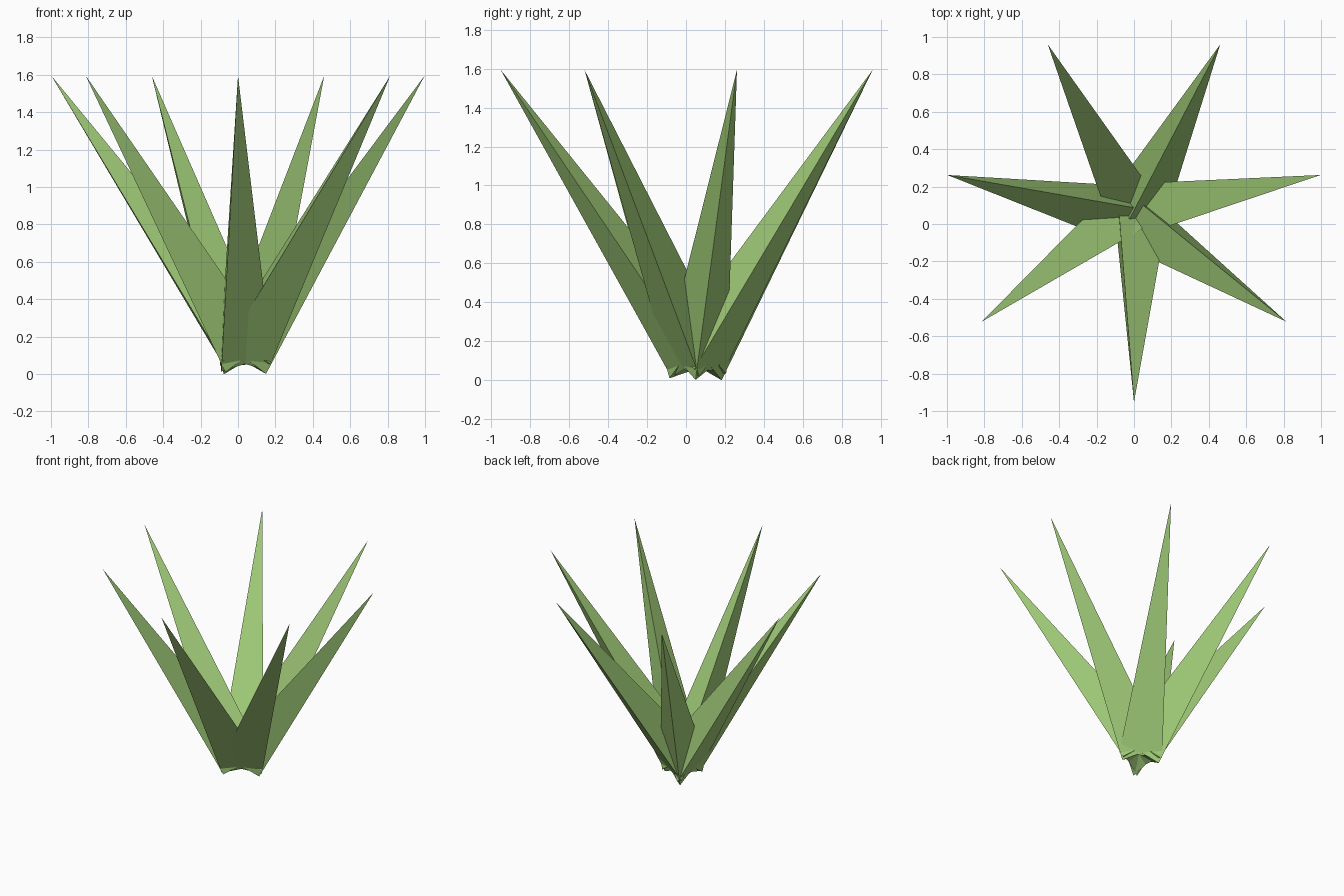
import bpy, bmesh, math
from mathutils import Vector

if "Cube" in bpy.data.objects:
    bpy.data.objects.remove(bpy.data.objects["Cube"])

# Leaf colour
leaf_green = bpy.data.materials.new("leaf_green")
leaf_green.diffuse_color = (0.36, 0.61, 0.19, 1.0)
leaf_green.use_nodes = True
leaf_green.node_tree.nodes["Principled BSDF"].inputs["Base Color"].default_value = leaf_green.diffuse_color

ROOT = Vector((0.0, 0.055, 0.10))   # shared point all blades grow from
RADIUS = 0.18                       # blade base radius
TIP_Z = 1.595


def make_blade(name, x, y):
    """Three-sided spike leaning from the root to its tip, without roll."""
    tip = Vector((x, y, TIP_Z))
    tilt = Vector((0, 0, 1)).rotation_difference(tip - ROOT)
    bm = bmesh.new()
    base = []
    for i in range(3):
        a = math.radians(120 * i)
        corner = Vector((RADIUS * math.cos(a), RADIUS * math.sin(a), 0))
        base.append(bm.verts.new(ROOT + tilt @ corner))
    top = bm.verts.new(tip)
    bm.faces.new(base[::-1])
    for i in range(3):
        bm.faces.new((base[i], base[(i + 1) % 3], top))
    mesh = bpy.data.meshes.new(name)
    bm.to_mesh(mesh)
    bm.free()
    mesh.materials.append(leaf_green)
    bpy.context.collection.objects.link(bpy.data.objects.new(name, mesh))


# Front blade, then three mirrored pairs of tips
make_blade("front_blade", 0, -0.953)
for part, x, y in (("front_side_blade", 0.814, -0.522),
                   ("side_blade", 0.998, 0.262),
                   ("back_blade", 0.461, 0.96)):
    make_blade(part + "_right", x, y)
    make_blade(part + "_left", -x, y)
